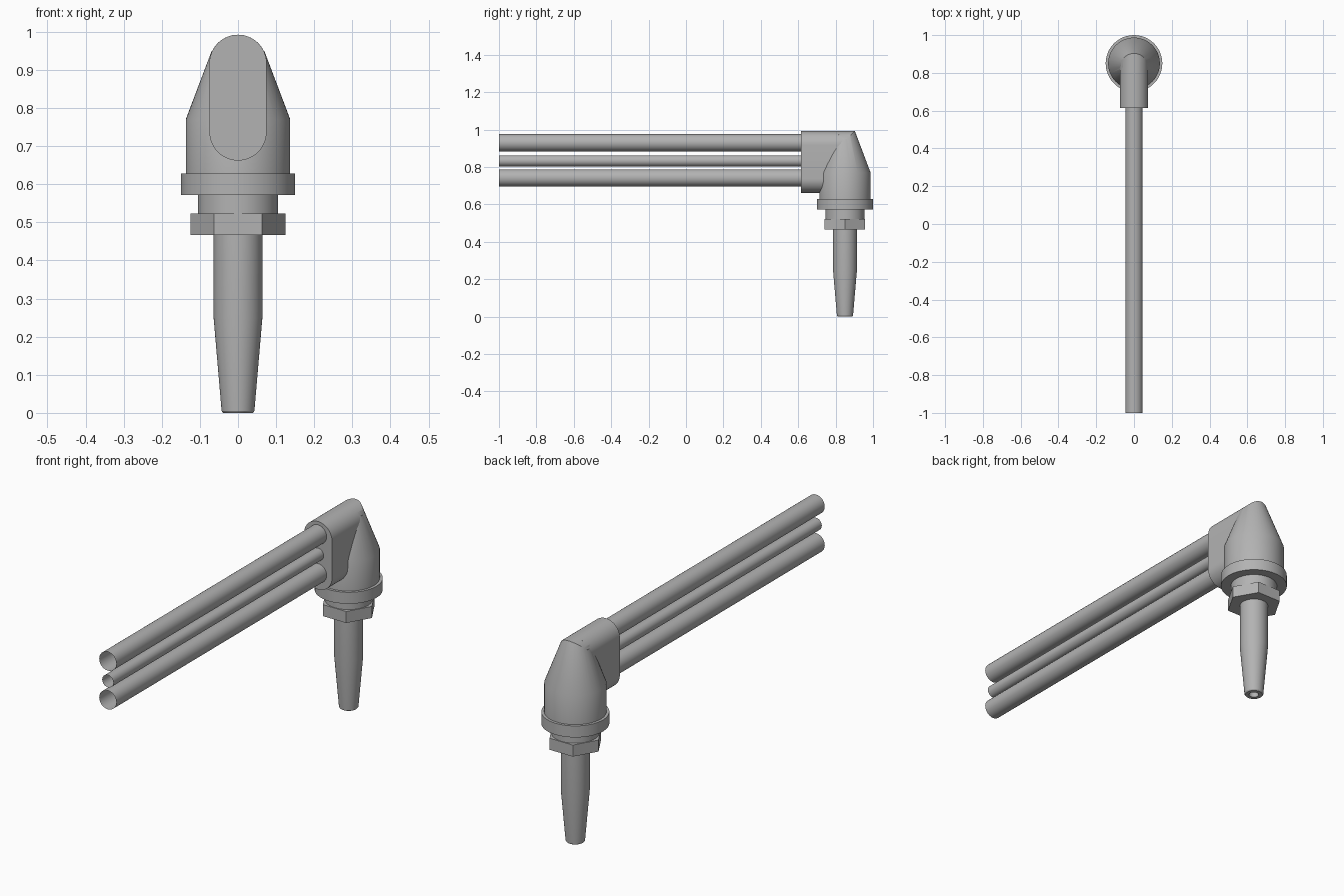
import bpy, bmesh, math
from mathutils import Vector

if "Cube" in bpy.data.objects:
    bpy.data.objects.remove(bpy.data.objects["Cube"], do_unlink=True)

AXIS_Y = 0.85      # vertical axis of the head
SLOT_R = 0.075     # half width of the rounded tube block
SLOT_TOP = 0.917   # centre of its upper arc
SLOT_LOW = 0.737   # centre of its lower arc

metal = bpy.data.materials.new("grey metal")
metal.use_nodes = True
GREY = (0.45, 0.45, 0.45, 1)
metal.diffuse_color = GREY
metal.node_tree.nodes["Principled BSDF"].inputs["Base Color"].default_value = GREY


def finish(name, bm, smooth=True):
    bmesh.ops.remove_doubles(bm, verts=bm.verts, dist=1e-5)
    mesh = bpy.data.meshes.new(name)
    bm.to_mesh(mesh)
    bm.free()
    mesh.materials.append(metal)
    obj = bpy.data.objects.new(name, mesh)
    bpy.context.collection.objects.link(obj)
    bpy.ops.object.select_all(action="DESELECT")
    obj.select_set(True)
    bpy.context.view_layer.objects.active = obj
    if smooth:
        bpy.ops.object.shade_smooth_by_angle(angle=math.radians(30))
    return obj


def lathe(name, profile, sides=48, smooth=True):
    """Turn (radius, z) points about the head axis."""
    bm = bmesh.new()
    rings = []
    for r, z in profile:
        if r == 0:
            rings.append([bm.verts.new((0, AXIS_Y, z))] * sides)
        else:
            rings.append([bm.verts.new((r * math.cos(math.tau * i / sides),
                                        AXIS_Y + r * math.sin(math.tau * i / sides), z))
                          for i in range(sides)])
    for a, b in zip(rings, rings[1:]):
        for i in range(sides):
            j = (i + 1) % sides
            corners = list(dict.fromkeys((a[i], a[j], b[j], b[i])))
            bm.faces.new(corners)
    bmesh.ops.recalc_face_normals(bm, faces=bm.faces)
    return finish(name, bm, smooth)


def extrude_y(name, outline, y0, y1):
    """Extrude an (x, z) outline along y."""
    bm = bmesh.new()
    face = bm.faces.new([bm.verts.new((x, y0, z)) for x, z in outline])
    ext = bmesh.ops.extrude_face_region(bm, geom=[face])
    moved = [v for v in ext["geom"] if isinstance(v, bmesh.types.BMVert)]
    bmesh.ops.translate(bm, verts=moved, vec=Vector((0, y1 - y0, 0)))
    bmesh.ops.recalc_face_normals(bm, faces=bm.faces)
    return finish(name, bm)


def arc(zc, start, end, steps=24):
    angles = [math.radians(start + (end - start) * i / steps) for i in range(steps + 1)]
    return [(SLOT_R * math.cos(a), zc + SLOT_R * math.sin(a)) for a in angles]


# Head: cylinder and cone, its tip rounded to match the tube block
head = lathe("head_body", [(0, 0.61), (0.137, 0.61), (0.137, 0.77), (0.05, 1.0), (0, 1.0)])
crown = arc(SLOT_TOP, 25, 155)
edge_z = crown[0][1]
cutter = extrude_y("head_cutter", crown + [(-0.3, edge_z), (-0.3, 0.5), (0.3, 0.5), (0.3, edge_z)],
                   AXIS_Y - 0.4, AXIS_Y + 0.4)
cutter.hide_render = True
trim = head.modifiers.new("trim", "BOOLEAN")
trim.operation = "INTERSECT"
trim.solver = "EXACT"
trim.object = cutter
bpy.ops.object.select_all(action="DESELECT")
bpy.context.view_layer.objects.active = head
head.select_set(True)
bpy.ops.object.modifier_apply(modifier=trim.name)
bpy.ops.object.shade_smooth_by_angle(angle=math.radians(30))
bpy.data.objects.remove(cutter, do_unlink=True)

# Block that holds the tubes
extrude_y("tube_block", arc(SLOT_TOP, 0, 180) + arc(SLOT_LOW, 180, 360), 0.615, AXIS_Y)

# Collar, neck and hexagonal nut
lathe("collar", [(0, 0.572), (0.15, 0.572), (0.15, 0.628), (0, 0.628)])
lathe("neck", [(0, 0.51), (0.105, 0.51), (0.105, 0.58), (0, 0.58)])
lathe("hex_nut", [(0, 0.467), (0.125, 0.467), (0.125, 0.523), (0, 0.523)], 6, False)

# Tapered nozzle with a bore
lathe("nozzle", [(0.064, 0.5), (0.064, 0.25), (0.043, 0.005), (0.039, 0),
                 (0.022, 0), (0.022, 0.3), (0, 0.3)])

# Open thin-walled tubes
for name, r, z in (("upper_tube", 0.046, 0.93), ("middle_tube", 0.03, 0.833),
                   ("lower_tube", 0.046, 0.742)):
    bm = bmesh.new()
    bmesh.ops.create_cone(bm, segments=24, cap_ends=False, radius1=r, radius2=r, depth=1.62)
    for v in bm.verts:
        v.co = (v.co.x, v.co.z - 0.19, z + v.co.y)
    bmesh.ops.recalc_face_normals(bm, faces=bm.faces)
    finish(name, bm)
